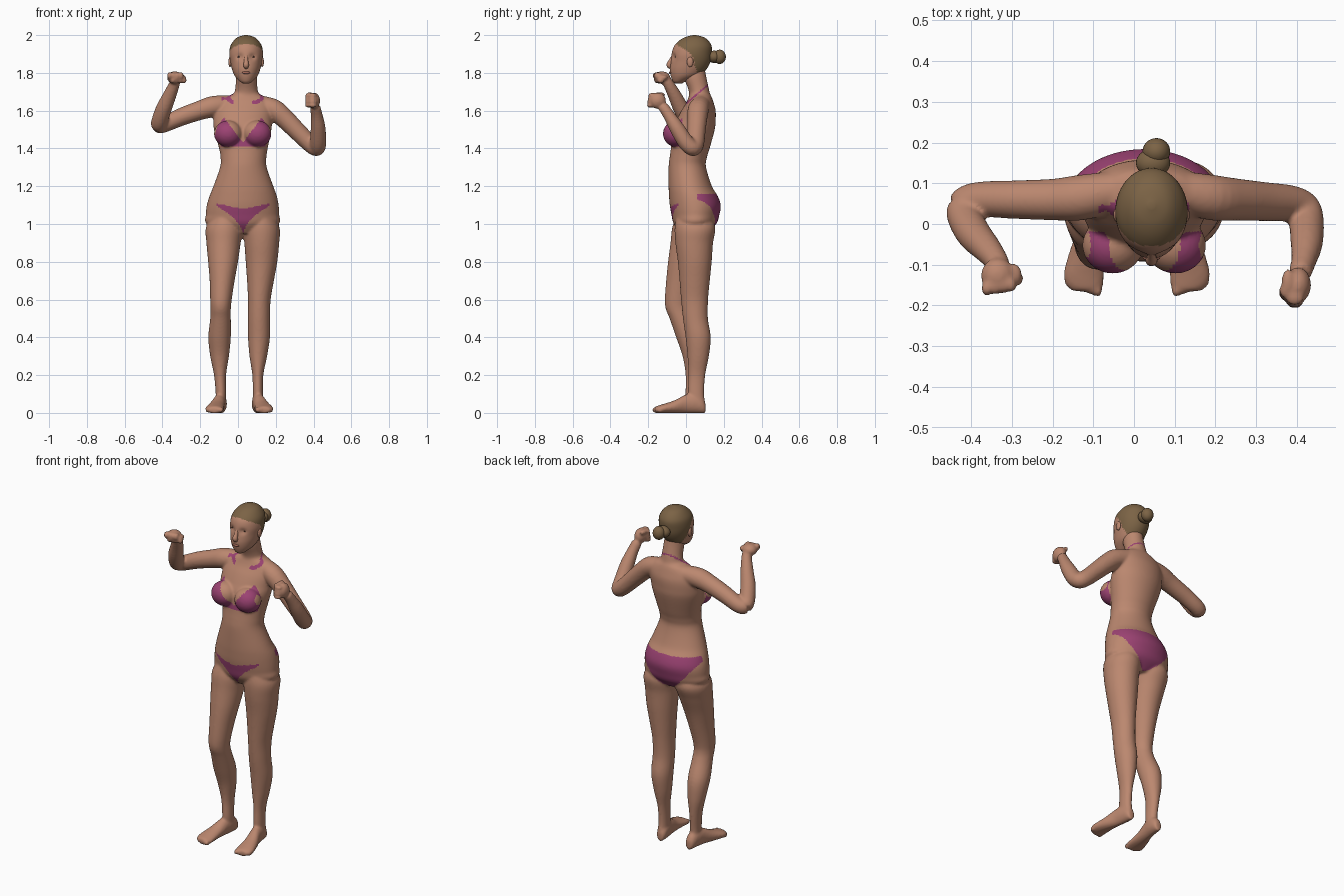
import bpy, bmesh, math
from mathutils import Vector, Matrix


def material(name, rgb):
    m = bpy.data.materials.new(name)
    m.diffuse_color = (*rgb, 1)
    return m


SKIN = material("skin", (.50, .245, .16))
HAIR = material("brown hair", (.20, .125, .06))
CLOTH = material("magenta cloth", (.33, .055, .17))
EYE = material("dark eye", (.10, .05, .035))
LIP = material("lip", (.36, .14, .10))


def spline(rows, steps):
    """Catmull-Rom interpolation of rows of numbers."""
    out = []
    for i in range(len(rows) - 1):
        p = [rows[max(0, min(len(rows) - 1, i + k))] for k in (-1, 0, 1, 2)]
        for s in range(steps):
            t = s / steps
            out.append([.5 * (2 * b + (c - a) * t + (2 * a - 5 * b + 4 * c - d) * t * t
                              + (3 * b - a - 3 * c + d) * t ** 3) for a, b, c, d in zip(*p)])
    return out + [list(rows[-1])]


def skin_rings(bm, rings, n):
    """rings: (centre, u, v) with u and v the half-axis vectors."""
    loops = [[bm.verts.new(c + u * math.cos(2 * math.pi * k / n) + v * math.sin(2 * math.pi * k / n))
              for k in range(n)] for c, u, v in rings]
    for a, b in zip(loops, loops[1:]):
        for k in range(n):
            bm.faces.new((a[k], a[(k + 1) % n], b[(k + 1) % n], b[k]))
    bm.faces.new(loops[0][::-1])
    bm.faces.new(loops[-1])


def column(bm, rows, n=40, steps=5):
    """rows: z, x0, x1, y0, y1"""
    skin_rings(bm, [(Vector(((a + b) / 2, (c + d) / 2, z)), Vector(((b - a) / 2, 0, 0)),
                     Vector((0, (d - c) / 2, 0))) for z, a, b, c, d in spline(rows, steps)], n)


def tube(bm, rows, n=24, steps=4):
    """rows: x, y, z, radius"""
    pts = spline(rows, steps)
    rings = []
    for i, p in enumerate(pts):
        t = (Vector(pts[min(i + 1, len(pts) - 1)][:3]) - Vector(pts[max(i - 1, 0)][:3])).normalized()
        u = t.cross(Vector((.3, .8, -.5))).normalized()
        rings.append((Vector(p[:3]), u * p[3], t.cross(u) * p[3]))
    skin_rings(bm, rings, n)


def blob(bm, c, r, n=16):
    bmesh.ops.create_uvsphere(bm, u_segments=n * 2, v_segments=n, radius=1,
                              matrix=Matrix.Translation(c) @ Matrix.Diagonal((*r, 1)))


def finish(name, bm, mats):
    bmesh.ops.recalc_face_normals(bm, faces=bm.faces[:])
    me = bpy.data.meshes.new(name)
    bm.to_mesh(me)
    bm.free()
    for m in mats:
        me.materials.append(m)
    ob = bpy.data.objects.new(name, me)
    bpy.context.collection.objects.link(ob)
    me.shade_smooth()
    return ob


# ---- body: torso and neck
body = bmesh.new()
column(body, [
    (.95, -.05, .11, -.03, .11), (1.0, -.165, .215, -.065, .16), (1.05, -.17, .218, -.077, .177),
    (1.1, -.165, .215, -.086, .184), (1.15, -.15, .205, -.09, .167), (1.2, -.13, .187, -.092, .137),
    (1.3, -.095, .152, -.092, .106), (1.35, -.092, .15, -.087, .11), (1.4, -.1, .157, -.08, .125),
    (1.5, -.127, .177, -.07, .152), (1.55, -.13, .18, -.05, .157), (1.6, -.125, .185, -.025, .157),
    (1.64, -.11, .18, 0, .147), (1.67, -.075, .15, .013, .137), (1.69, -.025, .112, .017, .127),
    (1.72, -.014, .103, .01, .12), (1.78, -.01, .1, -.012, .107), (1.82, -.005, .095, 0, .1)], 56)

# breasts
for x in (-.052, .102):
    blob(body, (x, -.052, 1.478), (.075, .07, .07))

# legs: one knee bent forward, one straight
column(body, [
    (1.05, -.13, 0, -.05, .13), (.98, -.17, .025, -.073, .15), (.9, -.167, .014, -.082, .12),
    (.8, -.158, 0, -.095, .08), (.7, -.15, -.018, -.105, .05), (.6, -.147, -.033, -.112, .025),
    (.55, -.145, -.038, -.107, .022), (.5, -.147, -.038, -.087, .037), (.4, -.157, -.038, -.052, .08),
    (.3, -.147, -.048, -.018, .09), (.2, -.127, -.063, -.002, .085), (.1, -.118, -.063, -.002, .077),
    (.04, -.118, -.062, .01, .09)])
column(body, [
    (1.05, .06, .18, -.05, .13), (.98, .03, .22, -.06, .155), (.9, .034, .218, -.056, .143),
    (.8, .041, .208, -.043, .136), (.7, .048, .19, -.034, .126), (.6, .053, .173, -.026, .117),
    (.5, .053, .169, -.016, .116), (.4, .053, .169, -.002, .131), (.3, .061, .154, .008, .121),
    (.2, .076, .134, .013, .102), (.1, .078, .132, .01, .096), (.04, .077, .134, .02, .105)])

# feet: y, centre x, half width, top z
FOOT = [(.103, -.088, .018, .05), (.085, -.089, .028, .08), (.05, -.092, .033, .1), (0, -.1, .034, .095),
        (-.06, -.114, .042, .065), (-.12, -.123, .05, .045), (-.15, -.121, .046, .036),
        (-.165, -.115, .036, .03)]
for side in (-1, 1):
    rings = []
    for y, x, w, top in spline(FOOT, 5):
        cx = x if side < 0 else .014 - x
        rings.append((Vector((cx, y, top / 2)), Vector((w, 0, 0)), Vector((0, 0, top / 2 + .002))))
    skin_rings(body, rings, 28)
    for i in range(5):  # toes
        x, y = -.09 - .018 * i, -.162 + .006 * i
        blob(body, (x if side < 0 else .014 - x, y, .016), (.013 - .001 * i, .018, .015), 8)

# arms
tube(body, [(-.05, .08, 1.63, .05), (-.13, .065, 1.622, .056), (-.2, .06, 1.602, .051),
            (-.3, .06, 1.567, .047), (-.385, .06, 1.53, .043), (-.418, .045, 1.522, .042),
            (-.415, .015, 1.545, .043), (-.393, -.025, 1.61, .042), (-.36, -.062, 1.685, .035),
            (-.335, -.095, 1.745, .028), (-.332, -.115, 1.768, .027)])
tube(body, [(.12, .08, 1.63, .05), (.19, .065, 1.605, .056), (.25, .06, 1.555, .052),
            (.32, .055, 1.485, .048), (.385, .05, 1.422, .045), (.417, .035, 1.402, .043),
            (.424, 0, 1.432, .043), (.424, -.05, 1.51, .039), (.417, -.09, 1.575, .031),
            (.408, -.12, 1.62, .028)])

# fists: palm, curled fingers, thumb
blob(body, (-.335, -.127, 1.775), (.041, .044, .033))
blob(body, (.402, -.15, 1.653), (.033, .044, .043))
for i in range(4):
    blob(body, (-.362 + .02 * i, -.158 + .003 * i, 1.785), (.013, .019, .021), 8)
    blob(body, (-.345 + .02 * i, -.152 + .006 * i, 1.76), (.013, .019, .017), 8)
    blob(body, (.395, -.19 + .003 * i, 1.628 + .018 * i), (.023, .019, .012), 8)
    blob(body, (.373, -.172 + .003 * i, 1.628 + .018 * i), (.018, .018, .012), 8)
blob(body, (-.295, -.125, 1.775), (.02, .03, .014), 8)
blob(body, (.378, -.14, 1.685), (.016, .032, .013), 8)

ob = finish("body", body, [])
mod = ob.modifiers.new("fuse", 'REMESH')
mod.mode, mod.voxel_size = 'VOXEL', .007
mod = ob.modifiers.new("soften", 'SMOOTH')
mod.factor, mod.iterations = .5, 4
me = bpy.data.meshes.new_from_object(ob.evaluated_get(bpy.context.evaluated_depsgraph_get()))
ob.modifiers.clear()
ob.data = me
me.materials.clear()
me.materials.append(SKIN)
me.materials.append(CLOTH)


def is_cloth(x, y, z):
    s = abs(x - .026)
    if z > 1.6:  # halter strap round the neck
        return s < .11 and s > .05 - max(0, y - .04) and z > 1.635 and abs(z - 1.65 - .85 * (y - .015)) < .006
    if z > 1.41:  # triangle cups
        return y < -.02 and s > (z - 1.43) * .75 and s < .155 - (z - 1.45) * .3
    if z < .94 or s > .22:
        return False
    if y < .02:  # front of the briefs
        return s < .14 and .935 + .155 * (s / .13) ** .5 < z < 1.08 + .2 * s
    if y < .07 and s < .03:
        return z < 1
    return y > .06 and .95 + .19 * (s / .19) ** 1.5 < z < 1.16


for p in me.polygons:
    p.material_index = int(is_cloth(*p.center))
me.shade_smooth()

# ---- head with hair cap
CX = .043
head = bmesh.new()
ROWS = [(1.745, -.04, .018, .02), (1.757, -.033, .036, .038), (1.785, -.004, .061, .077),
        (1.82, .012, .075, .097), (1.86, .025, .084, .105), (1.9, .03, .089, .106),
        (1.94, .036, .084, .1), (1.97, .041, .066, .078), (1.99, .045, .042, .047), (2.0, .045, .008, .008)]
column(head, [(z, CX - w, CX + w, y - d, y + d) for z, y, w, d in ROWS], 56, 7)
for v in head.verts:  # eye sockets
    if v.co.y < 0:
        for sx in (-.034, .034):
            v.co.y += .012 * math.exp(-((v.co.x - CX - sx) ** 2 + (v.co.z - 1.885) ** 2) / .017 ** 2)
bmesh.ops.recalc_face_normals(head, faces=head.faces[:])
for f in head.faces:
    c = f.calc_center_median()
    line = 1.957 - (c.y + .06) * .65 if c.y < .03 else 1.9 - (c.y - .03) * 3.6
    f.material_index = int(c.z > line)
finish("head", head, [SKIN, HAIR])

# hair bun
bun = bmesh.new()
blob(bun, (.047, .15, 1.885), (.042, .035, .033))
blob(bun, (.055, .178, 1.885), (.034, .033, .038))
finish("hair_bun", bun, [HAIR])

# nose, brow-to-tip bridge and ears
nose = bmesh.new()
tube(nose, [(CX, -.066, 1.895, .008), (CX, -.08, 1.865, .011), (CX, -.089, 1.842, .015),
            (CX, -.078, 1.83, .012)], 12)
finish("nose", nose, [SKIN])
for side, name in ((-1, "right_ear"), (1, "left_ear")):
    ear = bmesh.new()
    blob(ear, (CX + side * .085, .022, 1.858), (.009, .017, .027), 10)
    finish(name, ear, [SKIN])

# eyes and lips
for side, name in ((-1, "right_eye"), (1, "left_eye")):
    eye = bmesh.new()
    blob(eye, (CX + side * .034, -.054, 1.885), (.013, .005, .005), 8)
    finish(name, eye, [EYE])
lips = bmesh.new()
blob(lips, (CX, -.083, 1.801), (.022, .007, .007), 8)
finish("lips", lips, [LIP])
